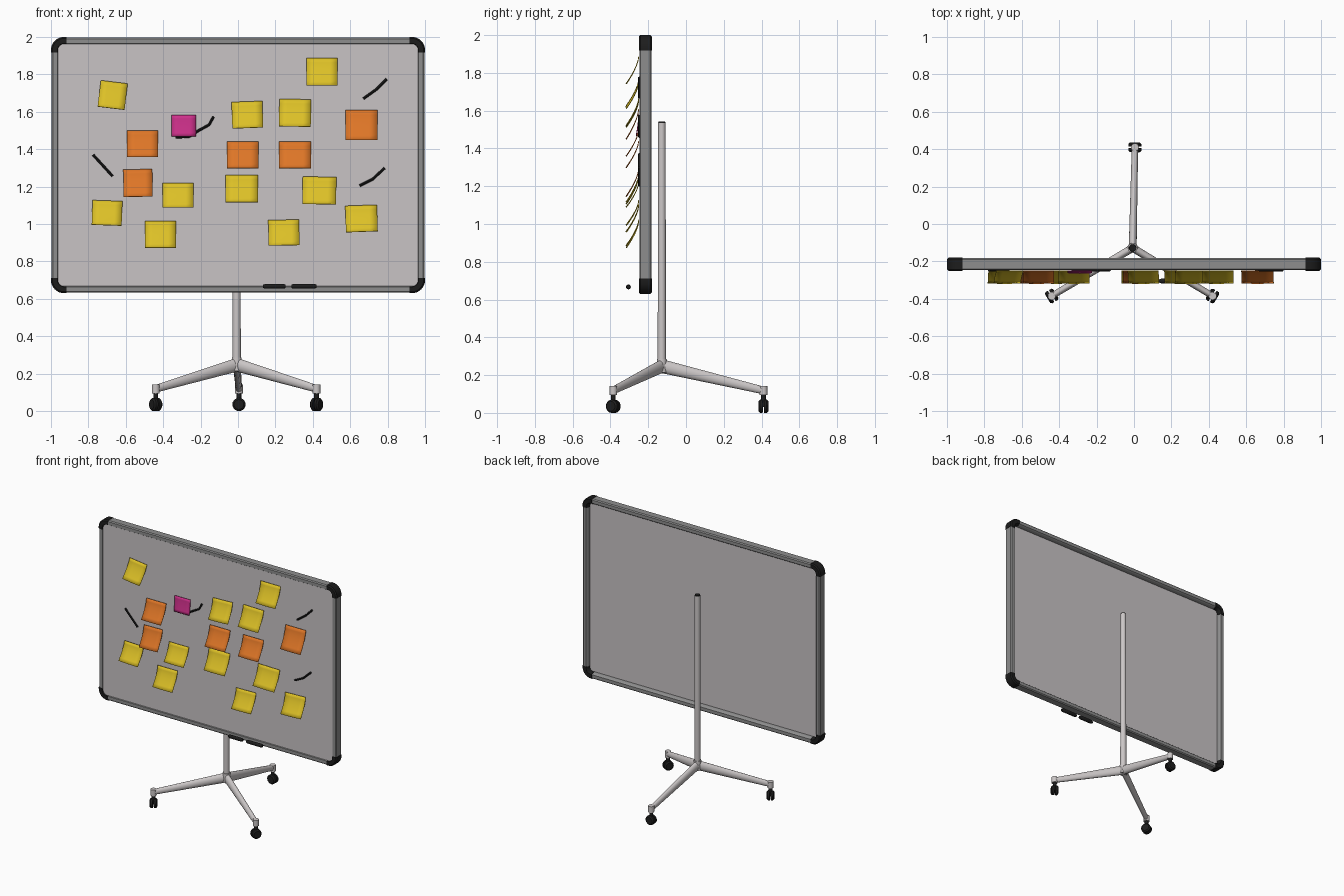
import bpy, bmesh
from math import pi, sin, cos, radians
from mathutils import Vector, Matrix

if "Cube" in bpy.data.objects:
    bpy.data.objects.remove(bpy.data.objects["Cube"])


def material(name, r, g, b):
    m = bpy.data.materials.new(name)
    m.use_nodes = True
    m.diffuse_color = (r, g, b, 1)
    m.node_tree.nodes["Principled BSDF"].inputs["Base Color"].default_value = (r, g, b, 1)
    return m


WHITE = material("board white", .58, .55, .56)
GREY = material("frame grey", .27, .27, .27)
METAL = material("stand metal", .60, .57, .57)
BLACK = material("black plastic", .012, .012, .012)
YELLOW = material("yellow paper", .72, .53, .02)
ORANGE = material("orange paper", .73, .18, .02)
PINK = material("pink paper", .62, .03, .26)


def finish(name, bm, mat, angle=35):
    bmesh.ops.recalc_face_normals(bm, faces=bm.faces)
    me = bpy.data.meshes.new(name)
    bm.to_mesh(me)
    bm.free()
    me.materials.append(mat)
    ob = bpy.data.objects.new(name, me)
    bpy.context.collection.objects.link(ob)
    bpy.ops.object.select_all(action='DESELECT')
    ob.select_set(True)
    bpy.context.view_layer.objects.active = ob
    bpy.ops.object.shade_smooth_by_angle(angle=radians(angle))
    return ob


def loft(name, rings, mat, loop=False):
    """Skin a row of closed rings; cap the ends unless the row is a loop."""
    bm = bmesh.new()
    rows = [[bm.verts.new(p) for p in r] for r in rings]
    n = len(rows[0])
    pairs = list(zip(rows, rows[1:]))
    if loop:
        pairs.append((rows[-1], rows[0]))
    for a, b in pairs:
        for i in range(n):
            j = (i + 1) % n
            bm.faces.new((a[i], a[j], b[j], b[i]))
    if not loop:
        bm.faces.new(rows[0])
        bm.faces.new(rows[-1])
    return finish(name, bm, mat)


def ellipse(center, direction, w, h, n=16):
    q = Vector(direction).to_track_quat('Z', 'Y')
    return [Vector(center) + q @ Vector((w * cos(2 * pi * i / n), h * sin(2 * pi * i / n), 0))
            for i in range(n)]


def rod(name, stations, mat, n=16):
    """Straight or bent rod through (point, half width, half height) stations."""
    pts = [Vector(s[0]) for s in stations]
    rings = []
    for i, (p, w, h) in enumerate(stations):
        d = pts[min(i + 1, len(pts) - 1)] - pts[max(i - 1, 0)]
        rings.append(ellipse(p, d, w, h, n))
    return loft(name, rings, mat)


# Board outline: corner arcs with a short straight run on each side
LOW, HIGH, RADIUS, RUN, STEPS = .63, 2.0, .07, .012, 8


def corner(k):
    """(point, outward direction) stations round corner k, anticlockwise."""
    sx, sz = ((1, 1), (-1, 1), (-1, -1), (1, -1))[k]
    c = Vector((sx * (1 - RADIUS), 0, (HIGH - RADIUS) if sz > 0 else (LOW + RADIUS)))
    out = []
    for i in range(STEPS + 1):
        a = k * pi / 2 + i * pi / 2 / STEPS
        out.append((c, Vector((cos(a), 0, sin(a)))))
    first, last = out[0][1], out[-1][1]
    return [(c - last * RUN, first)] + out + [(c - first * RUN, last)]


def sweep(stations, profile):
    return [[c + d * (RADIUS - inset) + Vector((0, y, 0)) for inset, y in profile]
            for c, d in stations]


outline = [s for k in range(4) for s in corner(k)]
rail = [(.040, -.238), (.034, -.247), (.010, -.247), (.003, -.240),
        (.003, -.190), (.010, -.183), (.034, -.183), (.040, -.19), (.046, -.214)]
cap = [(.038, -.240), (.034, -.250), (.008, -.250), (0, -.242),
       (0, -.188), (.008, -.180), (.036, -.180), (.042, -.19), (.046, -.212)]
loft("frame", sweep(outline, rail), GREY, loop=True)
for k, side in enumerate(("top_left", "top_right", "bottom_right", "bottom_left")):
    loft("corner_cap_" + side, sweep(corner(k), cap), BLACK)
panel = [[c + d * (RADIUS - .036) + Vector((0, y, 0)) for c, d in outline] for y in (-.242, -.213)]
loft("panel", panel, WHITE)


# Paper notes that curl away from the board at the bottom
def note(name, x, z, w, h, mat, tilt=0, flare=.068):
    bm = bmesh.new()
    bmesh.ops.create_grid(bm, x_segments=4, y_segments=6, size=.5)
    turn = Matrix.Rotation(radians(-tilt), 3, 'Y')
    for v in bm.verts:
        u, t = v.co.x, .5 - v.co.y
        y = -.252 - flare * t ** 1.5 + .012 * t * u * u
        p = turn @ Vector((u * w, 0, (.5 - t) * h))
        v.co = (x + p.x, y, z + p.z)
    ob = finish(name, bm, mat)
    mod = ob.modifiers.new("thickness", 'SOLIDIFY')
    mod.thickness = .004


yellow = [(-.67, 1.69, .145, .14, -7), (.45, 1.815, .165, .145, 0), (.05, 1.585, .165, .14, 2),
          (.305, 1.595, .17, .145, -1), (-.32, 1.155, .165, .13, 0), (.02, 1.19, .175, .145, 0),
          (.435, 1.18, .18, .145, -1), (-.70, 1.06, .16, .13, -2), (-.415, .945, .165, .14, 0),
          (.245, .955, .165, .135, 1), (.66, 1.03, .17, .14, 2)]
orange = [(-.51, 1.43, .165, .14, 0), (-.535, 1.22, .155, .145, 1), (.025, 1.37, .17, .14, 0),
          (.305, 1.37, .17, .14, 0), (.66, 1.53, .17, .16, 0)]
for i, (x, z, w, h, tilt) in enumerate(yellow):
    note(f"yellow_note_{i + 1}", x, z, w, h, YELLOW, tilt)
for i, (x, z, w, h, tilt) in enumerate(orange):
    note(f"orange_note_{i + 1}", x, z, w, h, ORANGE, tilt)
note("pink_note", -.29, 1.525, .13, .115, PINK, 0, .014)

# Marker strokes on the board
strokes = [[(.67, 1.67), (.74, 1.72), (.795, 1.775)],
           [(-.775, 1.37), (-.72, 1.31), (-.67, 1.255)],
           [(.65, 1.205), (.72, 1.24), (.785, 1.30)],
           [(-.335, 1.463), (-.26, 1.468), (-.21, 1.50), (-.155, 1.53), (-.13, 1.575)]]
for i, path in enumerate(strokes):
    rod(f"marker_stroke_{i + 1}", [((x, -.247, z), .007, .007) for x, z in path], BLACK, 8)

# Two marker pens in front of the lower rail
for i, (a, b) in enumerate(((.135, .255), (.285, .42))):
    rod(f"marker_pen_{i + 1}", [((a, -.305, .667), .009, .009), ((a + .012, -.305, .667), .013, .013),
                                ((b - .012, -.305, .667), .013, .013), ((b, -.305, .667), .009, .009)], BLACK)

# Stand: pole, hub and three legs on twin-wheel casters
HUB = Vector((-.007, -.128, 0))


def upright(name, p, z0, z1, r0, r1, mat):
    rod(name, [((p.x, p.y, z0), r0, r0), ((p.x, p.y, z1), r1, r1)], mat, 20)


upright("pole", HUB, .25, 1.535, .022, .020, METAL)
upright("pole_cap", HUB, 1.53, 1.542, .020, .018, BLACK)
upright("hub", HUB, .215, .285, .028, .026, METAL)
for side, x, y in (("left", .42, -.385), ("right", -.44, -.385), ("rear", .005, .41)):
    foot = Vector((x, y, 0))
    d = (foot - HUB).normalized()
    rod("leg_" + side, [(HUB + Vector((0, 0, .247)), .021, .036),
                        (foot + Vector((0, 0, .119)), .017, .020)], METAL)
    upright("leg_end_" + side, foot, .095, .142, .021, .021, METAL)
    upright("caster_stem_" + side, foot, .03, .097, .013, .013, BLACK)
    axle = foot + Vector((0, 0, .035))
    for s, tag in ((-1, "inner"), (1, "outer")):
        rod(f"caster_wheel_{side}_{tag}",
            [(axle + d * s * o, r, r) for o, r in ((.004, .035), (.018, .035), (.026, .026))],
            BLACK, 20)
